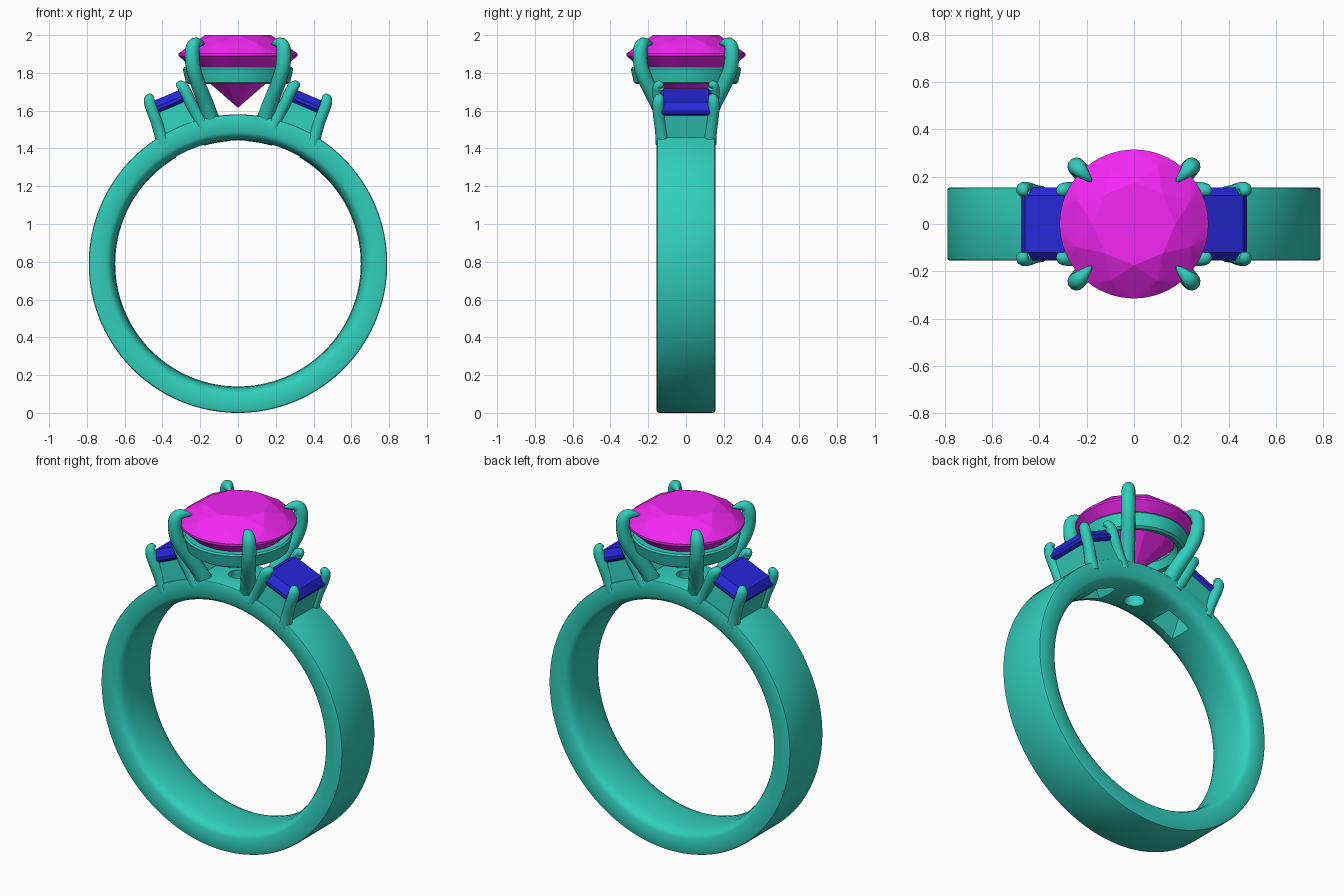
import bpy, bmesh
from math import sin, cos, pi, radians

if "Cube" in bpy.data.objects:
    bpy.data.objects.remove(bpy.data.objects["Cube"])

CZ = 0.79                 # height of the finger hole centre
TILT = radians(23)        # lean of the side stones around the band


def material(name, rgb):
    m = bpy.data.materials.new(name)
    m.diffuse_color = (*rgb, 1)
    m.use_nodes = True
    m.node_tree.nodes["Principled BSDF"].inputs["Base Color"].default_value = m.diffuse_color
    return m


METAL = material("teal_metal", (0.03, 0.62, 0.5))
PINK = material("magenta_stone", (0.9, 0.02, 0.9))
BLUE = material("blue_stone", (0.02, 0.02, 0.7))


def finish(name, bm, mat):
    bmesh.ops.recalc_face_normals(bm, faces=bm.faces)
    me = bpy.data.meshes.new(name)
    bm.to_mesh(me)
    bm.free()
    ob = bpy.data.objects.new(name, me)
    bpy.context.collection.objects.link(ob)
    if mat:
        me.materials.append(mat)
    return ob


def smooth(ob, angle=35):
    bpy.ops.object.select_all(action='DESELECT')
    ob.select_set(True)
    bpy.context.view_layer.objects.active = ob
    bpy.ops.object.shade_smooth_by_angle(angle=radians(angle))


def lathe(name, profile, place, mat, n=128):
    """Closed (radius, height) profile turned around an axis."""
    bm = bmesh.new()
    rings = [[bm.verts.new(place(r, h, 2 * pi * i / n)) for r, h in profile] for i in range(n)]
    k = len(profile)
    for i in range(n):
        a, b = rings[i], rings[(i + 1) % n]
        for j in range(k):
            bm.faces.new((a[j], a[(j + 1) % k], b[(j + 1) % k], b[j]))
    return finish(name, bm, mat)


def hull(name, points, mat):
    bm = bmesh.new()
    for p in points:
        bm.verts.new(p)
    res = bmesh.ops.convex_hull(bm, input=bm.verts)
    junk = [v for v in res["geom_interior"] if isinstance(v, bmesh.types.BMVert)]
    bmesh.ops.delete(bm, geom=junk, context='VERTS')
    bmesh.ops.dissolve_limit(bm, angle_limit=0.01, verts=bm.verts, edges=bm.edges)
    return finish(name, bm, mat)


def prong(name, path, depth):
    """Tapered round claw along (x, y, z, relative thickness) points."""
    cu = bpy.data.curves.new(name, 'CURVE')
    cu.dimensions = '3D'
    cu.bevel_depth, cu.bevel_resolution, cu.use_fill_caps = depth, 4, True
    sp = cu.splines.new('NURBS')
    sp.points.add(len(path) - 1)
    for pt, (x, y, z, w) in zip(sp.points, path):
        pt.co, pt.radius = (x, y, z, 1), w
    sp.order_u, sp.use_endpoint_u, sp.resolution_u = 4, True, 6
    cu.materials.append(METAL)
    ob = bpy.data.objects.new(name, cu)
    bpy.context.collection.objects.link(ob)
    bpy.ops.object.select_all(action='DESELECT')
    ob.select_set(True)
    bpy.context.view_layer.objects.active = ob
    bpy.ops.object.convert(target='MESH')
    smooth(bpy.context.view_layer.objects.active, 60)


def circle(r, z, n, phase=0.0):
    return [(r * cos(2 * pi * (i + phase) / n), r * sin(2 * pi * (i + phase) / n), z) for i in range(n)]


def side(s, t, y, r):
    """Side-stone frame: t along the band, y across it, r outward."""
    return (s * (t * cos(TILT) + r * sin(TILT)), y, CZ + r * cos(TILT) - t * sin(TILT))


def side_tiers(s, tiers):
    return [side(s, a * t, b * y, r) for t, y, r in tiers for a in (-1, 1) for b in (-1, 1)]


def cut(ob, cutters):
    bpy.context.view_layer.objects.active = ob
    for c in cutters:
        m = ob.modifiers.new("hole", 'BOOLEAN')
        m.operation, m.solver, m.object = 'DIFFERENCE', 'EXACT', c
        bpy.ops.object.modifier_apply(modifier=m.name)


# Band with softly rounded inside
half = [(0.652, 0.04), (0.656, 0.085), (0.664, 0.12), (0.677, 0.143), (0.695, 0.155),
        (0.78, 0.155), (0.787, 0.152), (0.79, 0.145)]
profile = [(0.65, 0)] + half + [(r, -h) for r, h in reversed(half)]
band = lathe("band", profile, lambda r, h, a: (r * sin(a), h, CZ + r * cos(a)), METAL, 160)

# Seats under the side stones, and the holes through the band
cutters = [hull("centre_hole_cutter", circle(0.06, 1.3, 32) + circle(0.05, 1.7, 32), None)]
seats = []
for s, label in ((-1, "left"), (1, "right")):
    c = hull(label + "_hole_cutter",
             side_tiers(s, [(0.085, 0.075, 0.6), (0.05, 0.055, 0.78), (0.05, 0.055, 0.86)]), None)
    cutters.append(c)
    seat = hull(label + "_seat", side_tiers(s, [(0.13, 0.15, 0.765), (0.115, 0.142, 0.81),
                                                (0.11, 0.14, 0.9)]), METAL)
    cut(seat, [c])
    seats.append(seat)
cut(band, cutters)
smooth(band)
for seat in seats:
    smooth(seat, 25)
for c in cutters:
    bpy.data.objects.remove(c)

# Ring that carries the centre stone
gallery = lathe("gallery_ring", [(0.235, 1.745), (0.262, 1.74), (0.276, 1.75), (0.292, 1.82), (0.285, 1.83),
                                 (0.25, 1.83), (0.215, 1.79)],
                lambda r, h, a: (r * cos(a), r * sin(a), h), METAL, 96)
smooth(gallery, 40)

# Round brilliant centre stone
hull("centre_stone",
     circle(0.175, 2.0, 8) + circle(0.258, 1.957, 8, 0.5) + circle(0.315, 1.903, 64)
     + circle(0.315, 1.89, 64) + circle(0.17, 1.752, 8, 0.5) + [(0, 0, 1.615)], PINK)

# Four claws of the centre stone
for sx in (-1, 1):
    for sy in (-1, 1):
        path = [(0.13, 0.09, 1.5, 1.2), (0.15, 0.12, 1.59, 1.1), (0.2, 0.19, 1.71, 1), (0.238, 0.238, 1.81, 1),
                (0.245, 0.245, 1.9, 1), (0.24, 0.24, 1.95, 0.95), (0.215, 0.215, 1.965, 0.7),
                (0.185, 0.185, 1.955, 0.3), (0.178, 0.178, 1.952, 0.05)]
        prong("centre_claw", [(sx * x, sy * y, z, w) for x, y, z, w in path], 0.039)

# Step-cut side stones with their four claws
for s, label in ((-1, "left"), (1, "right")):
    hull(label + "_stone", side_tiers(s, [(0.09, 0.12, 0.968), (0.125, 0.155, 0.932),
                                          (0.125, 0.155, 0.915), (0.06, 0.09, 0.85)]), BLUE)
    for a in (-1, 1):
        for b in (-1, 1):
            path = [(0.115, 0.125, 0.74, 1.2), (0.108, 0.13, 0.81, 1.05), (0.102, 0.143, 0.87, 1),
                    (0.102, 0.148, 0.94, 1), (0.097, 0.147, 0.975, 1), (0.085, 0.14, 0.993, 0.9),
                    (0.075, 0.13, 0.99, 0.5), (0.07, 0.126, 0.985, 0.05)]
            prong(label + "_claw", [(*side(s, a * t, b * y, r), w) for t, y, r, w in path], 0.031)
